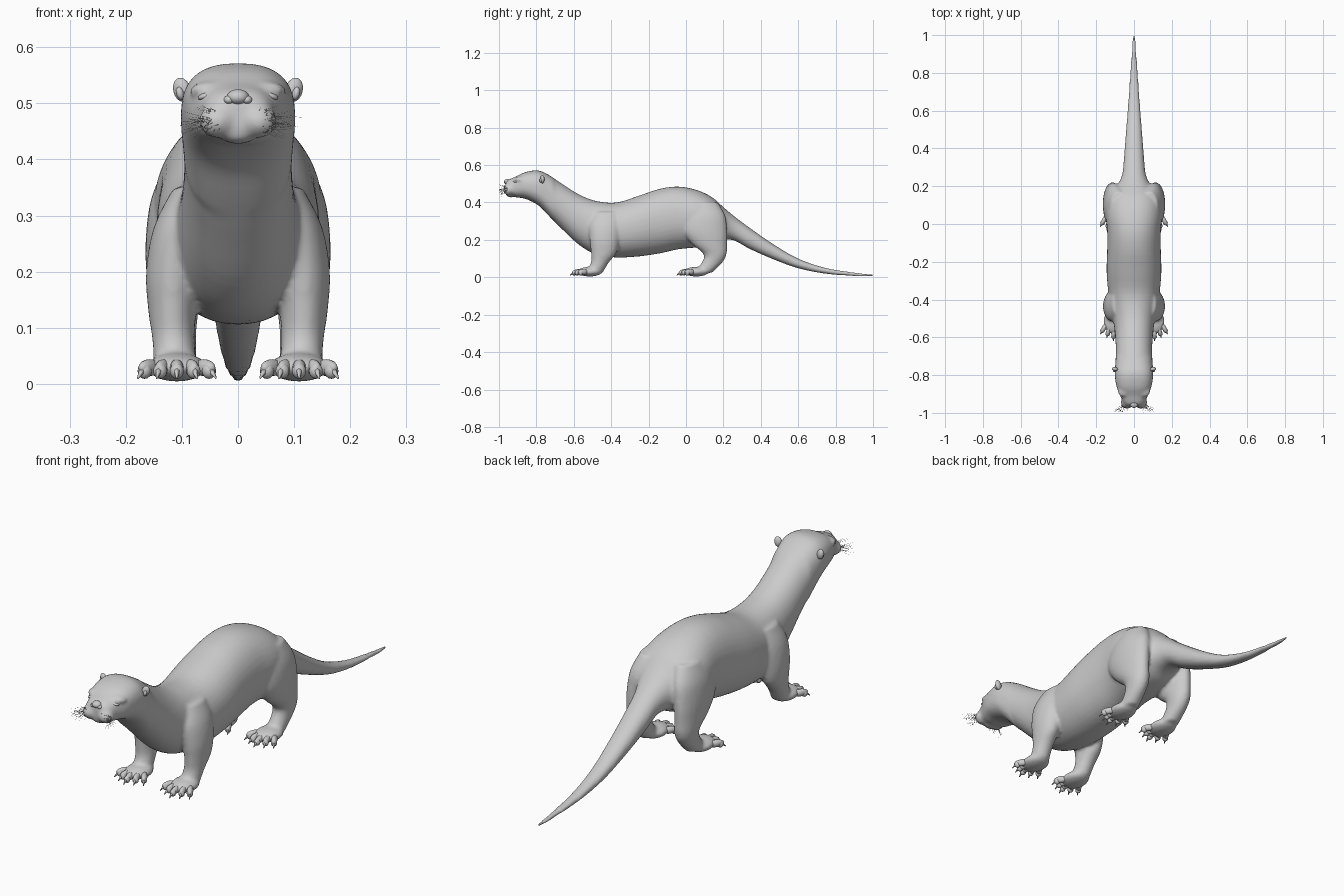
import bpy, bmesh, math, random
from mathutils import Vector, Matrix

if "Cube" in bpy.data.objects:
    bpy.data.objects.remove(bpy.data.objects["Cube"])

random.seed(4)
fur = bpy.data.materials.new("grey_fur")
fur.diffuse_color = (0.6, 0.6, 0.6, 1)
fur.use_nodes = True
fur.node_tree.nodes["Principled BSDF"].inputs["Base Color"].default_value = fur.diffuse_color


def finish(bm, name):
    bmesh.ops.recalc_face_normals(bm, faces=bm.faces)
    me = bpy.data.meshes.new(name)
    bm.to_mesh(me)
    bm.free()
    me.materials.append(fur)
    me.shade_smooth()
    ob = bpy.data.objects.new(name, me)
    bpy.context.collection.objects.link(ob)
    return ob


def spline(rows, steps=4):
    """Catmull-Rom through rows of numbers."""
    out = []
    for i in range(len(rows) - 1):
        a, b, c, d = (rows[max(0, min(len(rows) - 1, i + k))] for k in (-1, 0, 1, 2))
        for s in range(steps):
            t = s / steps
            out.append([0.5 * (2 * q + (r - p) * t + (2 * p - 5 * q + 4 * r - u) * t * t
                               + (3 * q - p - 3 * r + u) * t ** 3)
                        for p, q, r, u in zip(a, b, c, d)])
    return out + [list(rows[-1])]


def skin(bm, rings):
    loops = [[bm.verts.new(p) for p in ring] for ring in rings]
    for a, b in zip(loops, loops[1:]):
        n = len(a)
        for i in range(n):
            bm.faces.new((a[i], a[(i + 1) % n], b[(i + 1) % n], b[i]))
    bm.faces.new(loops[0])
    bm.faces.new(loops[-1])


def blob(bm, loc, size, rot=(0, 0, 0), seg=16):
    m = Matrix.Translation(loc)
    for axis, ang in zip("XYZ", rot):
        m = m @ Matrix.Rotation(ang, 4, axis)
    m = m @ Matrix.Diagonal((*size, 1))
    bmesh.ops.create_uvsphere(bm, u_segments=seg, v_segments=seg // 2 + 2, radius=1, matrix=m)


def spike(bm, start, end, r1, r2, seg=6):
    start, end = Vector(start), Vector(end)
    d = end - start
    m = Matrix.Translation((start + end) / 2) @ d.to_track_quat('Z', 'Y').to_matrix().to_4x4()
    bmesh.ops.create_cone(bm, cap_ends=True, segments=seg, radius1=r1, radius2=r2,
                          depth=d.length, matrix=m)


# Body from muzzle to tail tip: y, top z, bottom z, half width
trunk = [(-.965, .505, .455, .035), (-.95, .522, .442, .055), (-.91, .538, .428, .072),
         (-.86, .562, .42, .093), (-.79, .571, .385, .102), (-.73, .545, .325, .098),
         (-.66, .498, .255, .096), (-.57, .442, .172, .102), (-.48, .408, .122, .115),
         (-.37, .40, .106, .135), (-.25, .437, .112, .145), (-.14, .473, .128, .142),
         (-.04, .485, .15, .142), (.06, .466, .16, .15), (.14, .428, .175, .14),
         (.20, .375, .20, .092), (.26, .325, .196, .063), (.34, .265, .152, .054),
         (.47, .175, .095, .044), (.60, .10, .048, .034), (.74, .052, .02, .024),
         (.88, .028, .008, .015), (1.0, .016, .002, .006)]
body = bmesh.new()
rings = []
for y, top, bot, w in spline(trunk):
    n = 2.5 if y < -.7 else 2.15
    ring = []
    for i in range(40):
        c, s = math.cos(i * math.tau / 40), math.sin(i * math.tau / 40)
        ring.append((w * math.copysign(abs(c) ** (2 / n), c), y,
                     (top + bot) / 2 + (top - bot) / 2 * math.copysign(abs(s) ** (2 / n), s)))
    rings.append(ring)
skin(body, rings)

# Legs: x, y, z, half width, half depth
front_leg = [(.08, -.42, .35, .035, .07), (.10, -.43, .28, .05, .088), (.114, -.435, .2, .05, .08),
             (.117, -.44, .13, .043, .068), (.115, -.46, .08, .038, .048), (.111, -.49, .025, .038, .045)]
hind_leg = [(.08, .09, .40, .045, .08), (.10, .095, .33, .055, .115), (.112, .1, .25, .053, .12),
            (.114, .125, .18, .048, .095), (.113, .155, .125, .042, .062), (.112, .14, .08, .037, .055),
            (.109, .09, .025, .037, .05)]
for sx in (-1, 1):
    for leg in (front_leg, hind_leg):
        skin(body, [[(sx * (x + rx * math.cos(i * math.tau / 24)), y + ry * math.sin(i * math.tau / 24), z)
                     for i in range(24)] for x, y, z, rx, ry in spline(leg)])
    # Paws, cheeks, muzzle pads and brows blended into the skin
    for fy in (-.515, .055):
        blob(body, (sx * .109, fy, .03), (.053, .068, .026))
    blob(body, (sx * .036, -.945, .468), (.034, .033, .03))
    blob(body, (sx * .058, -.885, .527), (.03, .03, .013), (0, sx * .25, 0))
blob(body, (0, -.935, .447), (.035, .03, .02))
body_ob = finish(body, "body")
remesh = body_ob.modifiers.new("blend", 'REMESH')
remesh.mode = 'VOXEL'
remesh.voxel_size = .0075
remesh.use_smooth_shade = True
soften = body_ob.modifiers.new("soften", 'SMOOTH')
soften.factor = .5
soften.iterations = 5

# Toes and claws, fanned out on each paw
toes, claws = bmesh.new(), bmesh.new()
for sx in (-1, 1):
    for fy in (-.515, .055):
        for k in range(-2, 3):
            ang = k * .27
            d = Vector((math.sin(ang), -math.cos(ang), 0))
            base = Vector((sx * .109 + k * .021, fy - .045 + .011 * abs(k), .029))
            reach = .036 - .003 * abs(k)
            blob(toes, base + d * .012, (.0125, .034, .015), (0, 0, ang), 12)
            tip = base + d * reach
            blob(toes, tip + Vector((0, 0, -.006)), (.0125, .013, .014), (0, 0, ang), 12)
            spike(claws, tip + d * .004 + Vector((0, 0, -.002)),
                  tip + d * .024 + Vector((0, 0, -.019)), .007, .0015)
finish(toes, "toes")
finish(claws, "claws")

# Ears: rounded cup with a rim and inner lobe
ears = bmesh.new()
for sx in (-1, 1):
    blob(ears, (sx * .1, -.768, .524), (.016, .011, .022), (0, sx * .25, sx * .3))
    blob(ears, (sx * .103, -.776, .518), (.007, .009, .012), (0, sx * .25, sx * .3), 12)
finish(ears, "ears")

# Nose with two nostril wings
nose = bmesh.new()
blob(nose, (0, -.955, .511), (.02, .019, .014))
for sx in (-1, 1):
    blob(nose, (sx * .016, -.957, .506), (.01, .013, .008), seg=12)
finish(nose, "nose")

# Narrow closed eyes
eyes = bmesh.new()
for sx in (-1, 1):
    blob(eyes, (sx * .058, -.912, .513), (.015, .012, .006), (0, sx * .3, sx * .4), 12)
finish(eyes, "eyes")

# Fine whiskers
whiskers = bmesh.new()
for sx in (-1, 1):
    for i in range(45):
        a, r = random.uniform(0, math.tau), math.sqrt(random.random())
        root = Vector((sx * (.044 + .022 * r * math.cos(a)), -.955, .468 + .02 * r * math.sin(a)))
        out = Vector((sx * random.uniform(.003, .05), -random.uniform(.02, .045), random.uniform(-.025, .015)))
        spike(whiskers, root, root + out, .0004, .0002, 3)
finish(whiskers, "whiskers")
